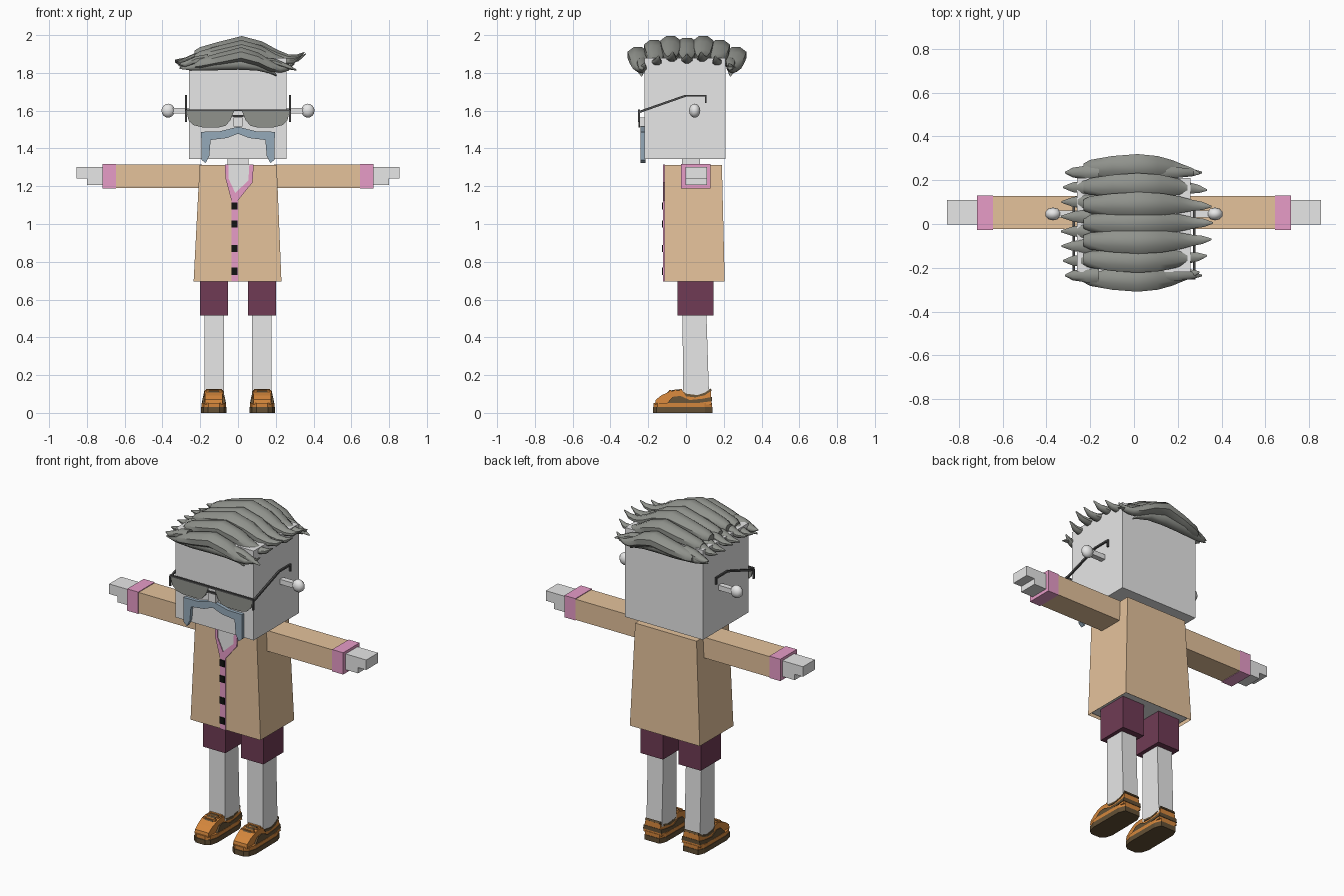
import bpy, bmesh, math
from mathutils import Vector

cube = bpy.data.objects.get("Cube")
if cube:
    bpy.data.objects.remove(cube, do_unlink=True)


def material(name, r, g, b):
    m = bpy.data.materials.new(name)
    m.use_nodes = True
    m.diffuse_color = (r, g, b, 1)
    node = next(n for n in m.node_tree.nodes if n.type == 'BSDF_PRINCIPLED')
    node.inputs["Base Color"].default_value = (r, g, b, 1)
    return m


skin = material("pale_skin", .8, .8, .8)
tan = material("tan_cloth", .78, .54, .33)
pink = material("pink_trim", .82, .34, .59)
plum = material("plum_cloth", .16, .044, .09)
grey = material("grey_hair", .28, .29, .265)
dark = material("dark_frame", .08, .08, .08)
blue = material("blue_grey", .3, .4, .49)
black = material("black_button", .006, .006, .006)
orange = material("orange_leather", .66, .24, .045)
brown = material("brown_leather", .125, .08, .036)


def finish(name, bm, mat, mirror=False, smooth=0):
    bmesh.ops.recalc_face_normals(bm, faces=bm.faces)
    mesh = bpy.data.meshes.new(name)
    bm.to_mesh(mesh)
    bm.free()
    mesh.materials.append(mat)
    obj = bpy.data.objects.new(name, mesh)
    bpy.context.collection.objects.link(obj)
    if smooth:
        bpy.ops.object.select_all(action='DESELECT')
        obj.select_set(True)
        bpy.context.view_layer.objects.active = obj
        bpy.ops.object.shade_smooth_by_angle(angle=math.radians(smooth))
    if mirror:
        obj.modifiers.new("mirror", 'MIRROR')
    return obj


def loft(name, rings, mat, mirror=False, smooth=0, open_start=False):
    """Skin a series of equal-length point rings."""
    bm = bmesh.new()
    rows = [[bm.verts.new(p) for p in ring] for ring in rings]
    n = len(rows[0])
    for a, b in zip(rows, rows[1:]):
        for i in range(n):
            j = (i + 1) % n
            bm.faces.new((a[i], a[j], b[j], b[i]))
    if not open_start:
        bm.faces.new(rows[0])
    bm.faces.new(rows[-1])
    return finish(name, bm, mat, mirror, smooth)


def prism(name, pts, axis, a, b, mat, mirror=False):
    """Extrude a flat outline along an axis from a to b."""
    i = 'xyz'.index(axis)
    rings = [[p[:i] + (d,) + p[i:] for p in pts] for d in (a, b)]
    return loft(name, rings, mat, mirror)


def rect(x0, x1, y0, y1, z):
    return [(x0, y0, z), (x1, y0, z), (x1, y1, z), (x0, y1, z)]


def box(name, x, y, z, mat, mirror=False):
    return loft(name, [rect(*x, *y, z[0]), rect(*x, *y, z[1])], mat, mirror)


# Head, neck, nose and knob ears
box("head", (-.26, .258), (-.22, .21), (1.343, 1.88), skin)
box("neck", (-.055, .055), (-.02, .075), (1.29, 1.35), skin)
box("nose", (-.025, .025), (-.25, -.21), (1.515, 1.565), skin)
box("ear_stems", (.25, .36), (.03, .062), (1.585, 1.615), skin, True)
bm = bmesh.new()
bmesh.ops.create_uvsphere(bm, u_segments=10, v_segments=8, radius=.037)
for v in bm.verts:
    v.co = Vector((v.co.x + .37, v.co.y * .8 + .046, v.co.z + 1.6))
finish("ear_knobs", bm, skin, True, 60)

# Moustache
half = [(0, 1.515), (.05, 1.502), (.1, 1.49), (.195, 1.488), (.193, 1.34), (.172, 1.322),
        (.152, 1.36), (.145, 1.445), (.06, 1.455), (0, 1.478)]
outline = half + [(-x, z) for x, z in half[-2:0:-1]]
prism("moustache", outline, 'y', -.24, -.215, blue)

# Glasses
lens = [(.02, 1.6), (.275, 1.605), (.262, 1.55), (.235, 1.523), (.19, 1.512), (.1, 1.512),
        (.065, 1.52), (.04, 1.55)]
prism("lenses", lens, 'y', -.251, -.244, grey, True)
box("brow_bar", (-.278, .278), (-.254, -.243), (1.597, 1.607), dark)
box("bridge", (-.03, .03), (-.254, -.243), (1.567, 1.577), dark)
temple = [(-.254, 1.597), (-.005, 1.684), (.108, 1.684), (.108, 1.64), (.1, 1.64),
          (.1, 1.674), (0, 1.674), (-.244, 1.588), (-.244, 1.54), (-.254, 1.54)]
prism("temples", temple, 'x', .27, .28, dark, True)


# Hair locks: tapered strips with an oval section
def lock(name, path, flat=.75):
    rings = []
    for x, y, z, r in path:
        ring = []
        for k in range(8):
            t = math.tau * (k + .5) / 8
            ring.append((x, y + r * math.cos(t), z + flat * r * math.sin(t)))
        rings.append(ring)
    lock_obj = loft(name, rings, grey, smooth=50)
    return lock_obj


crest = [(-.23, 1.90, .028), (-.2, 1.908, .042), (-.1, 1.93, .052), (.02, 1.955, .059),
         (.13, 1.93, .054), (.21, 1.895, .042), (.27, 1.88, .028), (.32, 1.885, .02), (.36, 1.91, .004)]
for i in range(7):
    u = (i - 3) / 3
    path = []
    for x, z, r in crest:
        bulge = 1 - (x / .36) ** 2
        path.append((x - .06 * u * u * max(x, 0) / .36, u * (.225 + .035 * bulge) + .005,
                     z - .06 * abs(u) ** 4 - .01 * (i % 2), r))
    lock(f"crown_lock_{i + 1}", path)

# Short tufts on the parting side
for i in range(8):
    u = (i - 3.5) / 3.5
    y, drop = u * .235, .02 * u * u + .008 * (i % 2)
    lock(f"side_tuft_{i + 1}", [(-.16, y, 1.895 - drop, .035), (-.22, y, 1.885 - drop, .034),
                                (-.28, y, 1.865 - drop, .024), (-.335 + .02 * u * u, y, 1.868 - drop, .004)])

# Drooping fringe at the front and back
for name, y in (("front_fringe", -.235), ("back_fringe", .235)):
    lock(name, [(-.31, y, 1.825, .004), (-.24, y * 1.03, 1.832, .022), (-.12, y * 1.08, 1.845, .034),
                (0, y * 1.08, 1.85, .036), (.1, y * 1.06, 1.84, .03), (.17, y * 1.02, 1.815, .02),
                (.205, y, 1.785, .004)], 1)
    lock(name + "_tip", [(.1, y, 1.87, .03), (.2, y, 1.855, .026), (.27, y, 1.83, .018), (.31, y, 1.815, .004)])

# Coat over the torso
loft("coat", [rect(-.235, .23, -.115, .205, .695), rect(-.203, .205, -.115, .19, 1.312)],
     tan, open_start=True)
loft("torso", [rect(-.226, .221, -.107, .197, .71), rect(-.195, .197, -.107, .182, 1.3)], skin)

# Neckline, collar and placket
inner = [(-.05, 1.315), (-.05, 1.24), (-.015, 1.165), (.055, 1.23), (.06, 1.315)]
outer = [(.083, 1.315), (.077, 1.22), (.0, 1.125), (-.035, 1.125), (-.066, 1.24), (-.07, 1.315)]
prism("neckline", inner, 'y', -.118, -.112, skin)
prism("collar", inner + outer, 'y', -.123, -.113, pink)
box("placket", (-.035, 0), (-.121, -.113), (.695, 1.13), pink)
for i, z in enumerate((1.095, 1.0, .87, .75)):
    box(f"button_{i + 1}", (-.035, -.002), (-.128, -.119), (z - .019, z + .019), black)

# Arms
box("sleeves", (.19, .65), (-.022, .128), (1.19, 1.314), tan, True)
box("cuffs", (.645, .718), (-.027, .13), (1.187, 1.318), pink, True)
hand = [(.7, 1.302), (.855, 1.302), (.855, 1.242), (.8, 1.242), (.8, 1.207), (.7, 1.207)]
prism("hands", hand, 'y', -.003, .11, skin, True)

# Legs and shorts
box("shorts", (.052, .2), (-.045, .145), (.515, .72), plum, True)
loft("legs", [rect(.075, .178, -.016, .122, .09), rect(.075, .178, -.018, .108, .53)], skin, True)

# Shoes: layered sole and a tapering upper
cx = .128
sole = [(cx + sx * w, y) for sx, seq in ((1, 1), (-1, -1))
        for w, y in [(.03, -.175), (.055, -.155), (.068, -.11), (.066, .1), (.05, .14)][::seq]]
prism("outsoles", sole, 'z', 0, .03, brown, True)
prism("midsoles", [(cx + (x - cx) * .96, y * .98) for x, y in sole], 'z', .03, .052, orange, True)


def shoe_panel(name, pts, width, mat):
    rings = []
    for s in (-1, 1):
        ring = []
        for y, z in pts:
            w = (width - .2 * max(z - .05, 0)) * min(1, .75 + (y + .17) * 3)
            ring.append((cx + s * w, y, z))
        rings.append(ring)
    return loft(name, rings, mat, True)


side = [(-.165, .045), (-.16, .07), (-.13, .093), (-.09, .112), (-.055, .12), (-.015, .118),
        (.0, .1), (.06, .092), (.1, .105), (.132, .128), (.135, .045)]
shoe_panel("shoe_uppers", side, .062, orange)
shoe_panel("shoe_side_bands", [(-.1, .052), (-.07, .085), (-.03, .09), (.02, .068), (.09, .075),
                               (.137, .085), (.137, .062), (.06, .052)], .0645, brown)
shoe_panel("shoe_collars", [(-.02, .117), (.0, .102), (.06, .094), (.1, .107), (.132, .13),
                            (.136, .118), (.1, .094), (.05, .082), (0, .088)], .064, brown)
shoe_panel("shoe_tongues", [(-.1, .106), (-.09, .116), (-.055, .124), (-.02, .124), (-.02, .112)],
           .04, brown)
for i, y in enumerate((-.085, -.055, -.028)):
    box(f"laces_{i + 1}", (cx - .042, cx + .042), (y - .006, y + .006), (.1, .121 + .003 * i), orange, True)
